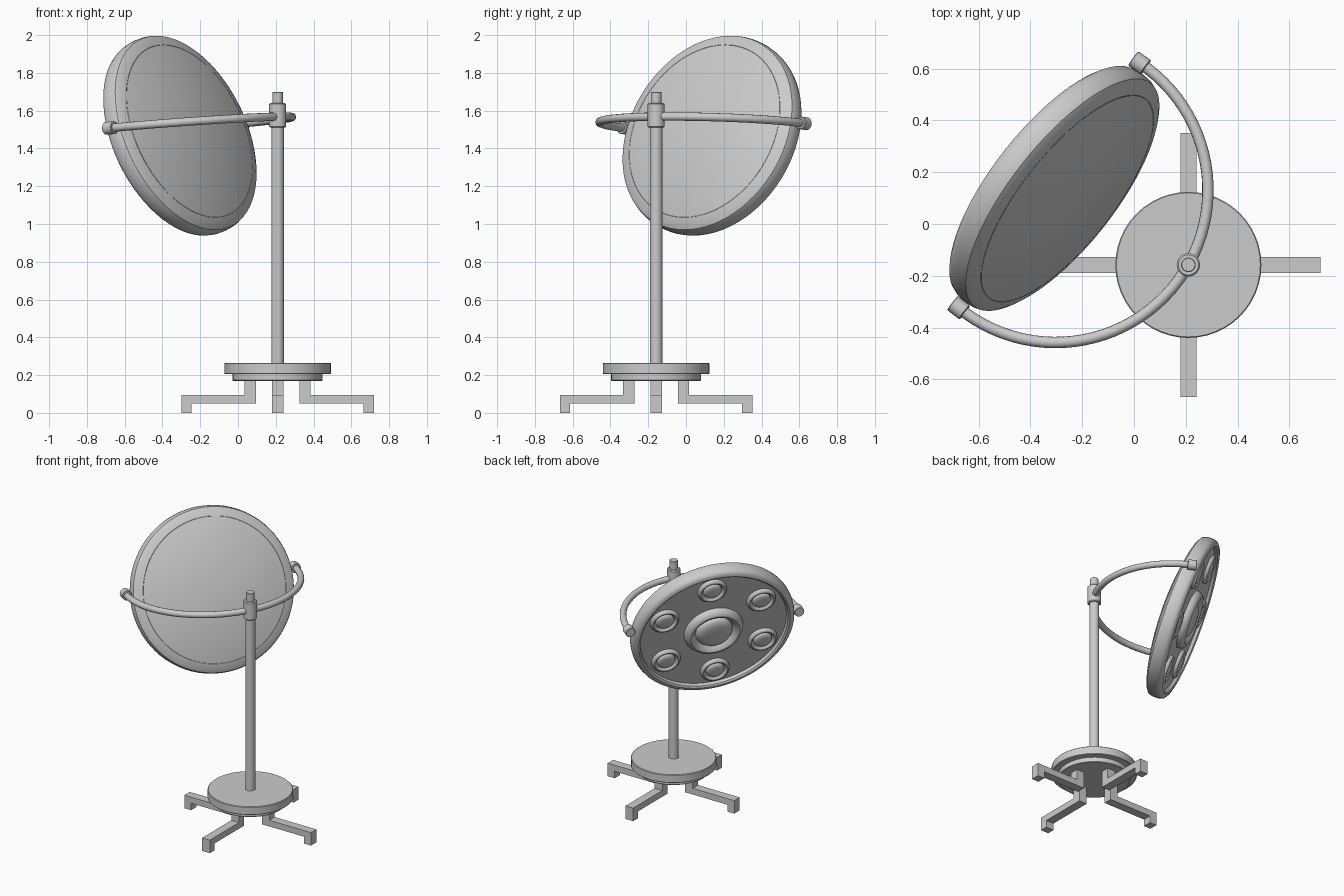
import bpy, bmesh, math
from mathutils import Vector, Matrix

cube = bpy.data.objects.get("Cube")
if cube:
    bpy.data.objects.remove(cube, do_unlink=True)

grey = bpy.data.materials.new("light_grey")
grey.use_nodes = True
grey.diffuse_color = (0.6, 0.6, 0.6, 1)
grey.node_tree.nodes["Principled BSDF"].inputs["Base Color"].default_value = (0.6, 0.6, 0.6, 1)


def add_object(name, bm, matrix, smooth=True):
    bmesh.ops.recalc_face_normals(bm, faces=bm.faces)
    mesh = bpy.data.meshes.new(name)
    bm.to_mesh(mesh)
    bm.free()
    mesh.materials.append(grey)
    ob = bpy.data.objects.new(name, mesh)
    ob.matrix_world = matrix
    bpy.context.collection.objects.link(ob)
    if smooth:
        shade(ob)
    return ob


def shade(ob):
    bpy.ops.object.select_all(action='DESELECT')
    ob.select_set(True)
    bpy.context.view_layer.objects.active = ob
    bpy.ops.object.shade_smooth_by_angle(angle=math.radians(35))


def lathe(name, profile, matrix, steps=48):
    """Revolve (radius, height) points about local z."""
    bm = bmesh.new()
    verts = [bm.verts.new((r, 0, z)) for r, z in profile]
    edges = [bm.edges.new(pair) for pair in zip(verts, verts[1:])]
    bmesh.ops.spin(bm, geom=verts + edges, cent=(0, 0, 0), axis=(0, 0, 1),
                   angle=math.tau, steps=steps, use_merge=False)
    bmesh.ops.remove_doubles(bm, verts=bm.verts, dist=1e-5)
    return add_object(name, bm, matrix)


def rod(name, radius, low, high, matrix, bevel=0.003, steps=32):
    return lathe(name, [(0, low), (radius - bevel, low), (radius, low + bevel),
                        (radius, high - bevel), (radius - bevel, high), (0, high)],
                 matrix, steps)


# Stand: base plates, pole, collar and tip
stand = Matrix.Translation((0.21, -0.158, 0))
rod("lower_base_plate", 0.238, 0.17, 0.21, stand, steps=48)
rod("upper_base_plate", 0.282, 0.205, 0.265, stand, 0.004, 48)
rod("pole", 0.033, 0.26, 1.53, stand)
rod("collar", 0.045, 1.51, 1.64, stand, 0.006)
rod("pole_tip", 0.028, 1.63, 1.70, stand)

# Four stepped legs
leg_profile = [(0.115, 0.05), (0.455, 0.05), (0.455, 0), (0.51, 0),
               (0.51, 0.095), (0.175, 0.095), (0.175, 0.17), (0.115, 0.17)]
for i, side in enumerate(("left", "back", "right", "front")):
    bm = bmesh.new()
    face = bm.faces.new([bm.verts.new((x, -0.031, z)) for x, z in leg_profile])
    grown = bmesh.ops.extrude_face_region(bm, geom=[face])["geom"]
    bmesh.ops.translate(bm, vec=(0, 0.062, 0),
                        verts=[g for g in grown if isinstance(g, bmesh.types.BMVert)])
    add_object(side + "_leg", bm, stand @ Matrix.Rotation(i * math.pi / 2, 4, 'Z'), False)

# Lamp frame: local z points out of the domed side
tilt = math.radians(21)
axis = Vector((0.62, 0.785, 0)).normalized()
normal = Vector((axis.y, -axis.x, 0)) * math.cos(tilt) + Vector((0, 0, math.sin(tilt)))
lamp = Matrix((-axis, normal.cross(-axis), normal)).transposed().to_4x4()
lamp.translation = (-0.3075, 0.1375, 1.4675)

# Lamp head with rounded rim and recessed lit side
lathe("lamp_head", [(0, -0.03), (0.5, -0.03), (0.506, -0.05), (0.518, -0.058),
                    (0.536, -0.054), (0.55, -0.043), (0.556, -0.025), (0.558, 0),
                    (0.556, 0.025), (0.55, 0.043), (0.53, 0.056), (0.49, 0.068),
                    (0.48, 0.06), (0, 0.06)], lamp, 72)

# Shallow domed cover
rise, rim = 0.06, 0.488
ball = (rim * rim + rise * rise) / (2 * rise)
edge = math.asin(rim / ball)
cap = [(ball * math.sin(edge * i / 16), ball * (math.cos(edge * i / 16) - 1) + rise + 0.068)
       for i in range(17)]
lathe("dome", cap, lamp, 72)

# One large and six small bulbs, each a raised ring around a lens
bulb_profile = [(1, 0), (0.98, 0.12), (0.92, 0.21), (0.83, 0.25), (0.74, 0.21),
                (0.67, 0.1), (0.62, 0.05), (0.6, 0.15), (0.55, 0.21), (0.4, 0.26),
                (0.2, 0.28), (0, 0.285)]


def bulb(name, size, x, y):
    points = [(r * size, -z * size) for r, z in bulb_profile]
    lathe(name, points, lamp @ Matrix.Translation((x, y, -0.029)), 40)


bulb("centre_bulb", 0.202, 0, 0)
for i in range(6):
    turn = math.radians(37.5 + 60 * i)
    bulb(f"small_bulb_{i + 1}", 0.1, 0.382 * math.cos(turn), -0.382 * math.sin(turn))

# Half-ring yoke through the collar
centre = Vector((-0.303, 0.131, 1.523))
across = Vector((0.594, 0.804, 0.021))
forward = Vector((0.804, -0.594, 0.075))
angles = [math.radians(-93 + 186 * i / 48) for i in range(49)]
path = [centre + 0.589 * (math.cos(t) * forward + math.sin(t) * across) for t in angles]
curve = bpy.data.curves.new("yoke", 'CURVE')
curve.dimensions = '3D'
curve.bevel_depth = 0.022
curve.bevel_resolution = 4
curve.use_fill_caps = True
spline = curve.splines.new('POLY')
spline.points.add(len(path) - 1)
for point, co in zip(spline.points, path):
    point.co = (*co, 1)
curve.materials.append(grey)
yoke = bpy.data.objects.new("yoke", curve)
bpy.context.collection.objects.link(yoke)
bpy.ops.object.select_all(action='DESELECT')
yoke.select_set(True)
bpy.context.view_layer.objects.active = yoke
bpy.ops.object.convert(target='MESH')
shade(bpy.context.object)

# Pivot caps on the yoke ends
for side, end, before in (("right", path[0], path[1]), ("left", path[-1], path[-2])):
    turn = (end - before).to_track_quat('Z', 'Y').to_matrix().to_4x4()
    rod(side + "_pivot_cap", 0.034, -0.03, 0.03, Matrix.Translation(end) @ turn)
